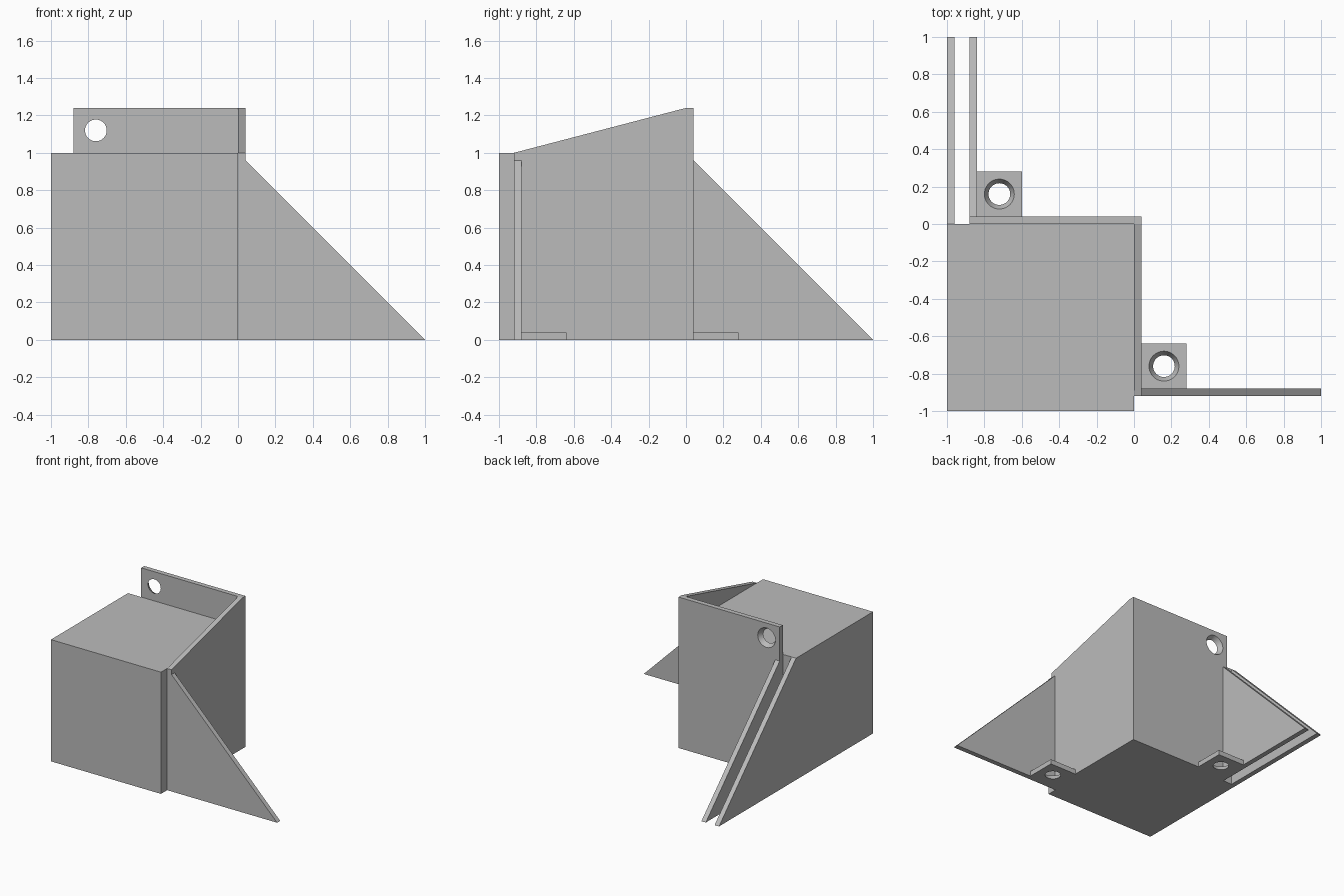
import bpy, bmesh, math
from mathutils import Matrix, Vector

default = bpy.data.objects.get("Cube")
if default:
    bpy.data.objects.remove(default, do_unlink=True)

grey = bpy.data.materials.new("plain grey")
grey.use_nodes = True
grey.diffuse_color = (0.5, 0.5, 0.5, 1)
grey.node_tree.nodes["Principled BSDF"].inputs["Base Color"].default_value = grey.diffuse_color

T = 0.04           # plate thickness
TAB = 0.24         # mounting tab size
HOLE, SINK = 0.058, 0.08


def add_object(name, bm):
    bmesh.ops.recalc_face_normals(bm, faces=bm.faces)
    mesh = bpy.data.meshes.new(name)
    bm.to_mesh(mesh)
    bm.free()
    mesh.materials.append(grey)
    ob = bpy.data.objects.new(name, mesh)
    bpy.context.collection.objects.link(ob)
    return ob


def plate(name, axis, start, end, profile):
    """Extrude a profile of (horizontal, z) points along the x or y axis."""
    bm = bmesh.new()
    point = (lambda u, z: (start, u, z)) if axis == "x" else (lambda u, z: (u, start, z))
    face = bm.faces.new([bm.verts.new(point(u, z)) for u, z in profile])
    step = Vector((1, 0, 0) if axis == "x" else (0, 1, 0)) * (end - start)
    moved = bmesh.ops.extrude_face_region(bm, geom=[face], use_keep_orig=True)
    bmesh.ops.translate(bm, vec=step, verts=[v for v in moved["geom"] if isinstance(v, bmesh.types.BMVert)])
    return add_object(name, bm)


def box(name, x0, x1, y0, y1, z0, z1):
    return plate(name, "x", x0, x1, [(y0, z0), (y1, z0), (y1, z1), (y0, z1)])


def countersink(ob, centre, turn):
    """Cut a tapered screw hole; its wide end points along the turned +z."""
    slope = (SINK - HOLE) / T
    depth = 2 * T
    bm = bmesh.new()
    bmesh.ops.create_cone(bm, cap_ends=True, segments=48, depth=depth,
                          radius1=(SINK + HOLE) / 2 - slope * T,
                          radius2=(SINK + HOLE) / 2 + slope * T,
                          matrix=Matrix.Translation(centre) @ turn)
    cutter = add_object("hole_cutter", bm)
    cutter.hide_render = True
    mod = ob.modifiers.new("hole", "BOOLEAN")
    mod.operation, mod.solver, mod.object = "DIFFERENCE", "EXACT", cutter
    bpy.ops.object.select_all(action="DESELECT")
    ob.select_set(True)
    bpy.context.view_layer.objects.active = ob
    bpy.ops.object.modifier_apply(modifier=mod.name)
    bpy.data.objects.remove(cutter, do_unlink=True)
    bpy.ops.object.shade_smooth_by_angle(angle=math.radians(25))


# Main block
box("block", -1, 0, -1, 0, 0, 1)

# Raised back wall with its screw hole, wide end at the back
back_wall = box("back_wall", -0.88, T, 0, T, 0, 1.24)
countersink(back_wall, (-0.76, T / 2, 1.12), Matrix.Rotation(-math.pi / 2, 4, "X"))

# Side wall with a sloping top edge
plate("side_wall", "x", 0, T, [(-0.92, 0), (0, 0), (0, 1.24), (-0.92, 1)])

# Triangular fins
brace = [(T, 0), (1, 0), (T, 0.96)]
plate("side_fin", "y", -0.92, -0.88, brace)
plate("back_fin_inner", "x", -0.88, -0.84, brace)
plate("back_fin_outer", "x", -1, -0.96, [(0, 0), (1, 0), (0, 1)])

# Mounting tabs in the corners beside the fins
for name, x, y in (("side_tab", T, -0.88), ("back_tab", -0.84, T)):
    tab = box(name, x, x + TAB, y, y + TAB, 0, T)
    countersink(tab, (x + TAB / 2, y + TAB / 2, T / 2), Matrix.Identity(4))
